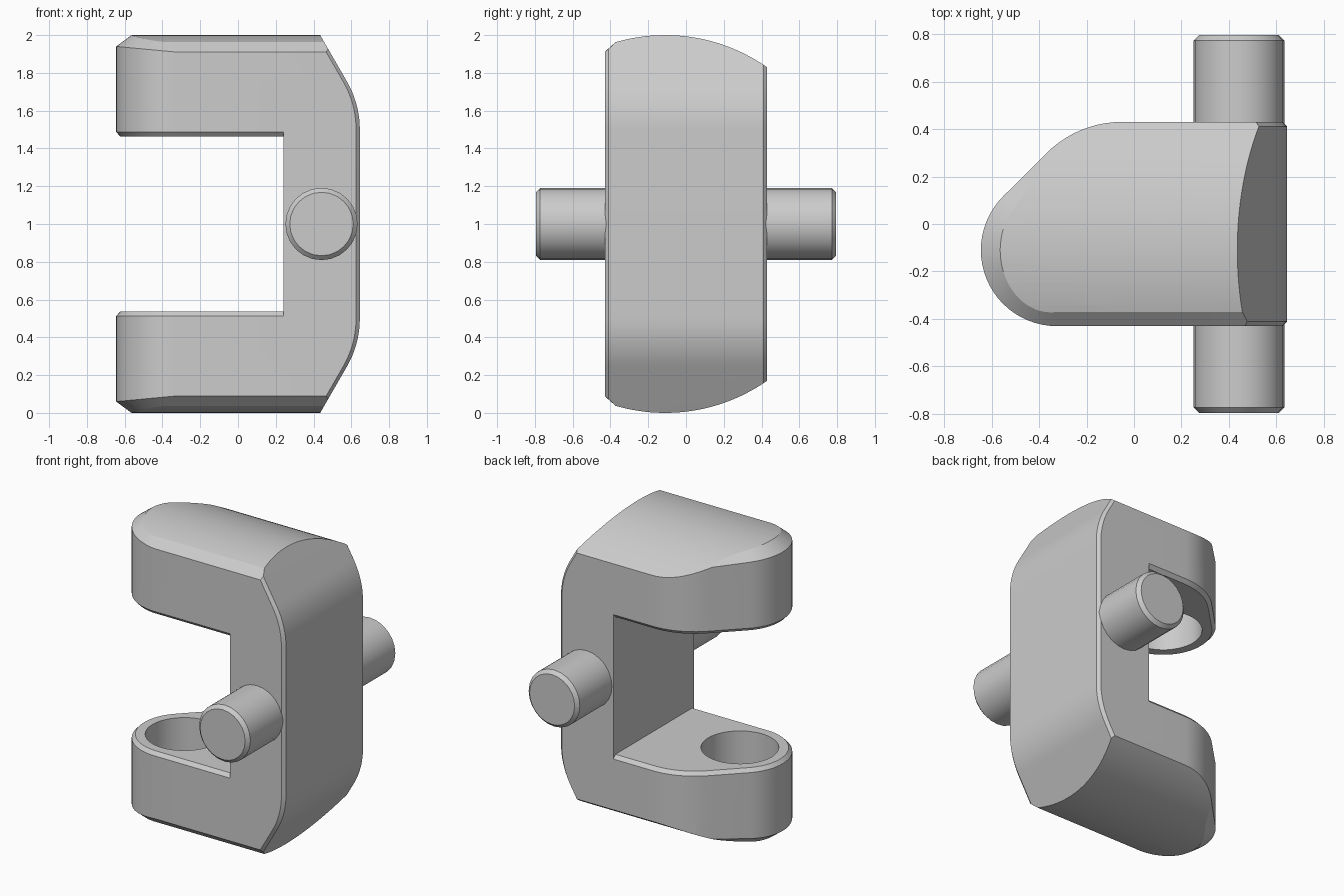
import bpy
import bmesh
from math import sin, cos, radians, sqrt

old = bpy.data.objects.get("Cube")
if old:
    bpy.data.objects.remove(old, do_unlink=True)

grey = bpy.data.materials.new("light_grey")
grey.use_nodes = True
grey.diffuse_color = (0.6, 0.6, 0.6, 1)
grey.node_tree.nodes["Principled BSDF"].inputs["Base Color"].default_value = (0.6, 0.6, 0.6, 1)

HALF = 0.43             # half depth of the body
TIP = (-0.325, -0.11)   # centre of the rounded arm tip and its socket


def loft(name, loops):
    """Closed solid through loops of equal length."""
    bm = bmesh.new()
    rings = [[bm.verts.new(p) for p in loop] for loop in loops]
    for a, b in zip(rings, rings[1:]):
        for i in range(len(a)):
            j = (i + 1) % len(a)
            bm.faces.new((a[i], a[j], b[j], b[i]))
    bm.faces.new(rings[0])
    bm.faces.new(rings[-1])
    bmesh.ops.recalc_face_normals(bm, faces=bm.faces)
    mesh = bpy.data.meshes.new(name)
    bm.to_mesh(mesh)
    bm.free()
    mesh.materials.append(grey)
    obj = bpy.data.objects.new(name, mesh)
    bpy.context.collection.objects.link(obj)
    return obj


def activate(obj):
    bpy.ops.object.select_all(action='DESELECT')
    obj.select_set(True)
    bpy.context.view_layer.objects.active = obj


def combine(obj, other, operation):
    activate(obj)
    mod = obj.modifiers.new(operation, 'BOOLEAN')
    mod.operation = operation
    mod.solver = 'EXACT'
    mod.object = other
    bpy.ops.object.modifier_apply(modifier=mod.name)
    bpy.data.objects.remove(other, do_unlink=True)


def arc(cx, cy, r, start, end, steps):
    """Points on an arc, each with its outward normal."""
    out = []
    for i in range(steps + 1):
        a = radians(start + (end - start) * i / steps)
        out.append((cx + r * cos(a), cy + r * sin(a), cos(a), sin(a)))
    return out


def circle(r, n):
    return [(p[0], p[1]) for p in arc(0, 0, r, 0, 360, n)[:-1]]


# Arm outline seen from above
outline = ([(0.7, HALF, 0, 1)] + arc(-0.05, -0.022, 0.452, 90, 135, 10)
           + arc(*TIP, 0.32, 135, 270, 24) + [(0.7, -HALF, 0, -1)])


def shoulder(x):
    return 1.94 - 0.03 * min(1, (x + 0.645) / 0.32)


def arm(name, flip):
    def ring(inset, height):
        pts = []
        for x, y, nx, ny in outline:
            z = height(x)
            pts.append((x - nx * inset, y - ny * inset, 2 - z if flip else z))
        return pts
    return loft(name, [ring(0.022, lambda x: 1.463), ring(0, lambda x: 1.487),
                       ring(0, shoulder), ring(0.19, lambda x: 2.08)])


# Bracket: two arms joined by a spine
body = arm("bracket_body", False)
combine(body, arm("lower_arm", True), 'UNION')
spine = loft("spine", [[(0.24, -HALF, z), (0.7, -HALF, z), (0.7, HALF, z), (0.24, HALF, z)]
                       for z in (0.3, 1.7)])
combine(body, spine, 'UNION')

# Domed top and bottom
dome = []
for i in range(33):
    y = -0.5 + i / 32
    dome.append((y, 2 - 0.94 + sqrt(0.94 ** 2 - (y + 0.11) ** 2)))
dome += [(y, 2 - z) for y, z in reversed(dome)]
combine(body, loft("dome_shape", [[(x, y, z) for y, z in dome] for x in (-1, 1)]), 'INTERSECT')

# Sloped and rounded back of the spine, with chamfered side edges
curve = [(0.262, 2.3)] + [(p[0], p[1]) for p in arc(0.137, 1.5, 0.508, 30, 0, 10)]
curve += [(x, 2 - z) for x, z in reversed(curve)]
curve = [(-1, 2.3)] + curve + [(-1, -0.3)]
combine(body, loft("spine_shape", [[(x - s, y, z) for x, z in curve]
                                   for y, s in ((-0.45, 0.04), (-0.41, 0), (0.41, 0), (0.45, 0.04))]),
        'INTERSECT')

# Blind round sockets in the facing sides of the arms
for low, high in ((0.2, 0.7), (1.3, 1.8)):
    socket = loft("socket", [[(TIP[0] + x, TIP[1] + y, z) for x, y in circle(0.238, 40)]
                             for z in (low, high)])
    combine(body, socket, 'DIFFERENCE')

# Pivot pin through the spine, chamfered at both ends
pin = loft("pivot_pin", [[(0.442 + x, y, 1 + z) for x, z in circle(r, 24)]
                         for y, r in ((-0.795, 0.168), (-0.772, 0.191), (0.772, 0.191), (0.795, 0.168))])

for obj in (body, pin):
    activate(obj)
    bpy.ops.object.shade_smooth_by_angle(angle=radians(22))
